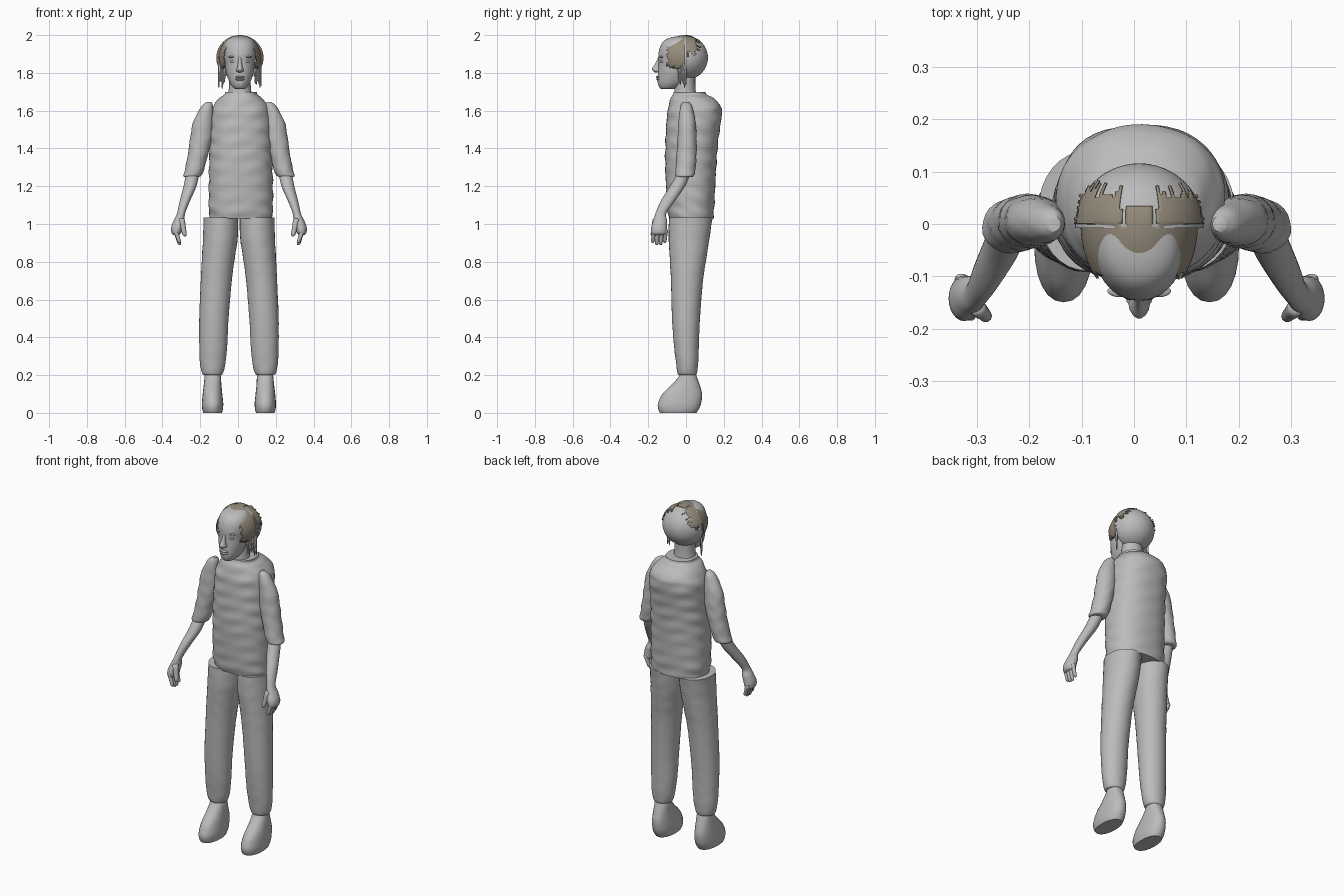
import bpy, bmesh, math, random
from mathutils import Matrix, Vector

random.seed(4)
if "Cube" in bpy.data.objects:
    bpy.data.objects.remove(bpy.data.objects["Cube"])


def material(name, rgb):
    m = bpy.data.materials.new(name)
    m.use_nodes = True
    m.diffuse_color = (*rgb, 1)
    m.node_tree.nodes["Principled BSDF"].inputs["Base Color"].default_value = (*rgb, 1)
    return m


GREY = material("plain_grey", (0.5, 0.5, 0.5))
BROWN = material("hair_brown", (0.3, 0.26, 0.2))
parts = []


def finish(name, bm, mat):
    bmesh.ops.recalc_face_normals(bm, faces=bm.faces)
    mesh = bpy.data.meshes.new(name)
    bm.to_mesh(mesh)
    bm.free()
    mesh.materials.append(mat)
    ob = bpy.data.objects.new(name, mesh)
    bpy.context.collection.objects.link(ob)
    parts.append(ob)
    return ob


def smooth_path(rows, steps):
    """Catmull-Rom interpolation through ring descriptions."""
    out = []
    for i in range(len(rows) - 1):
        quad = [rows[max(i - 1, 0)], rows[i], rows[i + 1], rows[min(i + 2, len(rows) - 1)]]
        for s in range(steps):
            t = s / steps
            out.append([0.5 * (2 * b + (c - a) * t + (2 * a - 5 * b + 4 * c - d) * t * t
                               + (3 * b - a - 3 * c + d) * t ** 3) for a, b, c, d in zip(*quad)])
    return out + [list(rows[-1])]


def loft(name, rows, mat=GREY, side=1, shift=0.005, n=24, steps=4, power=1.0, ripple=0.0):
    """Skin rings given as x min, x max, y min, y max, z."""
    bm = bmesh.new()
    rings = []
    for x0, x1, y0, y1, z in smooth_path(rows, steps):
        ring = []
        for k in range(n):
            a = math.tau * k / n
            c, s = math.cos(a), math.sin(a)
            w = 1 + ripple * math.sin(z * 75 + 2 * math.sin(2 * a)) * math.sin(3 * a + z * 9)
            x = (x0 + x1) / 2 + (x1 - x0) / 2 * w * math.copysign(abs(c) ** power, c)
            y = (y0 + y1) / 2 + (y1 - y0) / 2 * w * math.copysign(abs(s) ** power, s)
            ring.append(bm.verts.new((side * x + shift, y, z)))
        rings.append(ring)
    for low, high in zip(rings, rings[1:]):
        for k in range(n):
            bm.faces.new((low[k], low[k - 1], high[k - 1], high[k]))
    bm.faces.new(rings[0])
    bm.faces.new(rings[-1])
    return finish(name, bm, mat)


def taper(name, start, end, r0, r1, side=1, shift=0.005):
    """Rounded tapering rod pointing down."""
    rows = []
    for t, k in ((0, 0.4), (0.06, 1), (0.5, 1), (0.9, 1), (1, 0.35)):
        p = Vector(start).lerp(Vector(end), t)
        r = (r0 + (r1 - r0) * t) * k
        rows.append((p.x - r, p.x + r, p.y - r, p.y + r, p.z))
    return loft(name, rows, side=side, shift=shift, n=10, steps=2)


def ball(name, centre, radii, mat=GREY):
    bm = bmesh.new()
    bmesh.ops.create_uvsphere(bm, u_segments=20, v_segments=12, radius=1)
    bm.transform(Matrix.Translation(centre) @ Matrix.Diagonal((*radii, 1)))
    return finish(name, bm, mat)


# Torso in a loose wrinkled shirt, with collar
loft("torso", [(-.165, .165, -.09, .145, 1.03), (-.17, .17, -.1, .15, 1.1),
               (-.168, .168, -.11, .16, 1.3), (-.165, .165, -.108, .172, 1.45),
               (-.16, .16, -.1, .19, 1.58), (-.145, .145, -.092, .182, 1.625),
               (-.115, .115, -.08, .15, 1.665), (-.088, .088, -.07, .11, 1.685),
               (-.085, .085, -.066, .1, 1.7)],
     shift=.015, n=48, steps=9, power=.88, ripple=.022)

# Paired limbs
for side, tag in ((1, "left"), (-1, "right")):
    loft(tag + "_trouser_leg",
         [(.004, .188, -.09, .14, 1.035), (.006, .19, -.092, .125, .93),
          (.022, .196, -.086, .108, .82), (.038, .202, -.08, .09, .7),
          (.055, .21, -.074, .074, .5), (.062, .21, -.064, .068, .36),
          (.072, .206, -.052, .064, .26), (.085, .195, -.045, .058, .21),
          (.095, .182, -.035, .05, .2)],
         side=side, n=32, steps=6, ripple=.008)
    loft(tag + "_shoe",
         [(.1, .178, -.03, .05, .215), (.095, .182, -.04, .058, .19),
          (.093, .186, -.075, .072, .15), (.088, .192, -.125, .085, .1),
          (.083, .196, -.148, .08, .05), (.085, .194, -.147, .068, .02),
          (.09, .188, -.138, .055, 0)],
         side=side, power=.9)
    loft(tag + "_sleeve",
         [(.145, .172, -.015, .015, 1.645), (.137, .2, -.03, .033, 1.62),
          (.136, .242, -.04, .05, 1.54), (.142, .259, -.045, .056, 1.45),
          (.163, .27, -.05, .056, 1.37), (.184, .286, -.055, .05, 1.29),
          (.2, .295, -.055, .042, 1.255), (.22, .28, -.04, .025, 1.248)],
         side=side, steps=6, ripple=.03)
    loft(tag + "_forearm",
         [(.21, .28, -.045, .025, 1.27), (.225, .293, -.085, -.005, 1.2),
          (.26, .314, -.135, -.06, 1.12), (.285, .328, -.162, -.105, 1.055),
          (.288, .345, -.172, -.1, 1.02), (.295, .358, -.184, -.1, .985),
          (.305, .358, -.184, -.1, .955), (.318, .348, -.172, -.112, .942)],
         side=side)
    for i in range(4):
        y = -.17 + i * .021
        tip = .888 + (.012 if i in (0, 3) else 0)
        taper(f"{tag}_finger_{i + 1}", (.337, y, .97), (.314, y - .006, tip), .013, .009, side)
    taper(tag + "_thumb", (.305, -.16, 1.03), (.286, -.178, .935), .017, .011, side)

# Neck and face
HX = .01
loft("neck", [(-.07, .07, -.07, .06, 1.66), (-.058, .058, -.06, .05, 1.72),
              (-.058, .058, -.06, .05, 1.82)], shift=HX)
loft("face", [(-.02, .02, -.125, -.07, 1.714), (-.036, .036, -.14, -.045, 1.722),
              (-.055, .055, -.15, 0, 1.75), (-.072, .072, -.149, .03, 1.8),
              (-.079, .079, -.146, .04, 1.85), (-.085, .085, -.146, .04, 1.9),
              (-.082, .082, -.134, .04, 1.945), (-.067, .067, -.11, .04, 1.975),
              (-.04, .04, -.07, .03, 1.99), (-.01, .01, -.02, .01, 1.994)],
     shift=HX, n=36)
loft("nose", [(-.006, .006, -.165, -.13, 1.802), (-.02, .02, -.174, -.13, 1.81),
              (-.017, .017, -.181, -.13, 1.822), (-.011, .011, -.166, -.13, 1.845),
              (-.008, .008, -.152, -.13, 1.872), (-.006, .006, -.146, -.13, 1.89)],
     shift=HX, n=14)
for i, z in enumerate((1.778, 1.766)):
    ball(("upper_lip", "lower_lip")[i], (HX, -.145, z), (.025, .013, .007))
for side, tag in ((1, "left"), (-1, "right")):
    ball(tag + "_eye", (HX + side * .035, -.126, 1.86), (.017, .013, .008))
    ball(tag + "_brow", (HX + side * .036, -.128, 1.884), (.025, .012, .006))

# Open rounded shell behind the head
bm = bmesh.new()
bmesh.ops.create_uvsphere(bm, u_segments=48, v_segments=28, radius=1)
bm.transform(Matrix.Translation((HX, -.006, 1.88)) @ Matrix.Diagonal((.123, .122, .118, 1)))
bmesh.ops.bisect_plane(bm, geom=bm.verts[:] + bm.edges[:] + bm.faces[:],
                       plane_co=(0, -.008, 0), plane_no=(0, 1, 0), clear_inner=True)
finish("back_of_head", bm, GREY)

# Ragged hair cap: columns run front to back over the crown
bm = bmesh.new()
COLS, ROWS = 80, 36
front = [-.098 + random.uniform(-.006, .006) for _ in range(COLS)]
back = [.068 + random.uniform(-.02, .014) for _ in range(COLS)]
hem = [1.82 + random.uniform(-.02, .02) for _ in range(ROWS)]
grid = []
for i in range(COLS + 1):
    a = math.radians(-32 + 244 * i / COLS)
    column = []
    for j in range(ROWS + 1):
        y = -.11 + .2 * j / ROWS
        r = math.sqrt(1 - (y / (.155 if y < 0 else .127)) ** 2)
        x = (.112 if y < 0 else .125) * r * math.cos(a)
        column.append(bm.verts.new((HX + x, y, 1.88 + .12 * r * math.sin(a))))
    grid.append(column)
for i in range(COLS):
    for j in range(ROWS):
        quad = (grid[i][j], grid[i + 1][j], grid[i + 1][j + 1], grid[i][j + 1])
        c = sum((v.co for v in quad), Vector()) / 4
        limit = .032 if abs(c.x - HX) < .025 else back[i]
        parting = .025 <= abs(c.x - HX) < .035 and c.y > -.005
        low = hem[j] + (.08 if c.y > 0 else 0)
        if front[i] < c.y < limit and c.z > low and not parting:
            bm.faces.new(quad)
bmesh.ops.delete(bm, geom=[v for v in bm.verts if not v.link_faces], context='VERTS')
hair = finish("hair_cap", bm, BROWN)
hair.modifiers.new("thickness", 'SOLIDIFY').thickness = .003

# Loose strands hanging beside the face
for side, tag in ((1, "left"), (-1, "right")):
    for i in range(6):
        x, y = .078 + .006 * i, -.04 + .007 * i
        taper(f"{tag}_strand_{i + 1}", (x, y, 1.85),
              (x + .004, y + .004, random.uniform(1.715, 1.76)), .007, .003, side, HX)

# Smooth shading with sharp rims kept
bpy.ops.object.select_all(action='DESELECT')
for ob in parts:
    ob.select_set(True)
bpy.context.view_layer.objects.active = parts[0]
bpy.ops.object.shade_smooth_by_angle(angle=math.radians(50))
